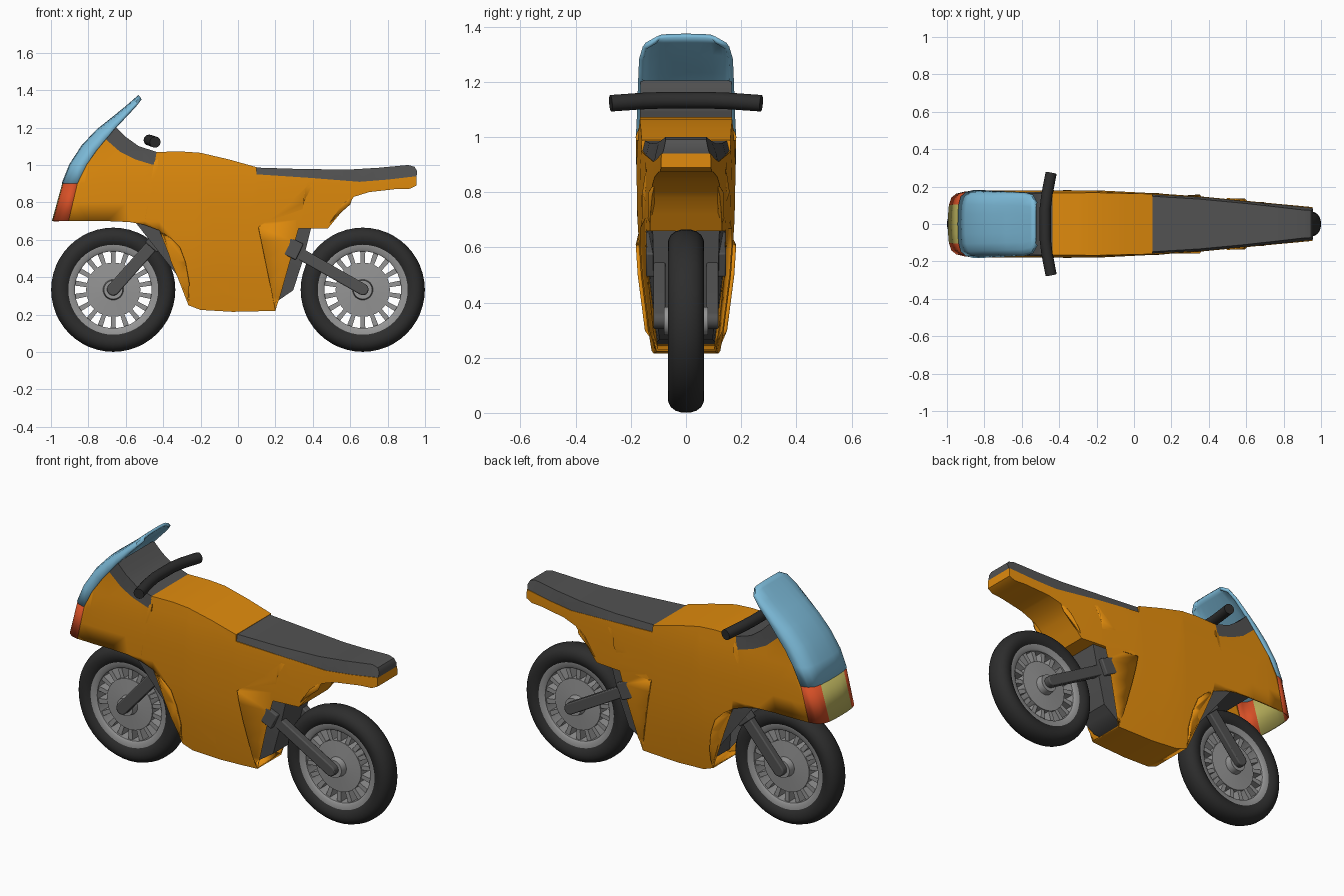
import bpy, bmesh, math
from mathutils import Vector

if "Cube" in bpy.data.objects:
    bpy.data.objects.remove(bpy.data.objects["Cube"])


def material(name, r, g, b):
    m = bpy.data.materials.new(name)
    m.diffuse_color = (r, g, b, 1)
    m.use_nodes = True
    m.node_tree.nodes["Principled BSDF"].inputs["Base Color"].default_value = m.diffuse_color
    return m


ORANGE = material("orange", 0.75, 0.26, 0.004)
GREY = material("dark grey", 0.085, 0.085, 0.085)
BLACK = material("rubber black", 0.026, 0.026, 0.026)
SILVER = material("silver", 0.30, 0.30, 0.30)
BLUE = material("screen blue", 0.205, 0.50, 0.70)
RED = material("red", 0.68, 0.08, 0.02)
LAMP = material("lamp yellow", 0.50, 0.45, 0.11)


def finish(name, bm, mats, solid=0.0, offset=-1, bevel=0.0, angle=35):
    bmesh.ops.recalc_face_normals(bm, faces=bm.faces[:])
    me = bpy.data.meshes.new(name)
    bm.to_mesh(me)
    bm.free()
    ob = bpy.data.objects.new(name, me)
    bpy.context.collection.objects.link(ob)
    for m in mats:
        me.materials.append(m)
    bpy.ops.object.select_all(action='DESELECT')
    bpy.context.view_layer.objects.active = ob
    ob.select_set(True)
    bpy.ops.object.shade_smooth_by_angle(angle=math.radians(angle))
    if solid:
        md = ob.modifiers.new("thickness", 'SOLIDIFY')
        md.thickness, md.offset = solid, offset
    if bevel:
        md = ob.modifiers.new("bevel", 'BEVEL')
        md.width, md.segments = bevel, 2
    return ob


def lerp(table, t):
    if t <= table[0][0]:
        return table[0][1]
    for (a, p), (b, q) in zip(table, table[1:]):
        if t <= b:
            return p + (q - p) * (t - a) / (b - a)
    return table[-1][1]


# Half width of the bodywork along the length and over the height
FX = [(-1, .172), (-.8, .18), (-.2, .18), (.1, .165), (.35, .148), (.69, .115), (.96, .09)]
FZ = [(.21, .122), (.3, .137), (.5, .163), (.7, .176), (.9, .18), (1.0, .174), (1.07, .167), (1.21, .165)]


def half_width(x, z):
    return lerp(FX, x) * lerp(FZ, z) / .18


def bodywork(name, pts, width, mat, is_open=None, solid=0.0, bevel=0.0):
    """Side profile cut into a grid, pushed out to the body width on both sides."""
    bm = bmesh.new()
    bm.faces.new([bm.verts.new((x, 0, z)) for x, z in pts])
    bmesh.ops.triangulate(bm, faces=bm.faces[:])
    cuts = [((x, 0, 0), (1, 0, 0)) for x in (-.8, -.5, -.2, -.05, .1, .35, .52, .69)]
    cuts += [((0, 0, z), (0, 0, 1)) for z in (.3, .4, .5, .6, .7, .8, .9, 1.0, 1.07)]
    for co, no in cuts:
        bmesh.ops.bisect_plane(bm, geom=bm.verts[:] + bm.edges[:] + bm.faces[:],
                               dist=1e-5, plane_co=co, plane_no=no)
    faces, rims = bm.faces[:], [e for e in bm.edges if e.is_boundary]
    twin = {}
    for v in bm.verts[:]:
        w = width(v.co.x, v.co.z)
        twin[v] = bm.verts.new((v.co.x, w, v.co.z))
        v.co.y = -w
    for f in faces:
        bm.faces.new([twin[v] for v in reversed(f.verts)])
    for e in rims:
        a, b = e.verts
        mid = (a.co + b.co) / 2
        if not (is_open and is_open(mid.x, mid.z)):
            bm.faces.new([a, b, twin[b], twin[a]])
    return finish(name, bm, [mat], solid, -1, bevel)


# Fairing and tail shell, open at the nose, front wheel arch and behind the belly
SHELL = [(-.91, .70), (-.86, .90), (-.81, 1.0), (-.755, 1.08), (-.71, 1.14), (-.63, 1.07),
         (-.55, 1.03), (-.435, .995), (-.435, 1.07), (-.3, 1.072), (-.2, 1.065), (-.05, 1.03),
         (.1, .988), (.1, .95), (.4, .93), (.65, .91), (.8, .922), (.955, .94), (.955, .89),
         (.92, .873), (.85, .872), (.7, .855), (.62, .83), (.56, .78), (.52, .72), (.48, .66),
         (.11, .66), (.2, .22), (-.03, .215), (-.2, .225), (-.265, .25), (-.26, .37),
         (-.28, .48), (-.31, .56), (-.36, .61), (-.42, .65), (-.5, .68), (-.58, .695), (-.7, .70)]


def shell_open(x, z):
    nose = x < -.74 or (x < -.25 and z < .705)
    rear = .105 < x < .21 and .23 < z < .655
    return nose or rear


bodywork("fairing", SHELL, half_width, ORANGE, shell_open, solid=.012)

# Dashboard, seat and inner block
bodywork("dashboard", [(-.71, 1.14), (-.655, 1.205), (-.6, 1.15), (-.53, 1.1), (-.435, 1.07),
                       (-.435, .995), (-.55, 1.03), (-.63, 1.07)], half_width, GREY)
bodywork("seat", [(.1, .95), (.1, .986), (.35, .978), (.6, .976), (.75, .985), (.91, 1.0), (.945, .99),
                  (.958, .965), (.955, .94), (.8, .922), (.65, .91), (.4, .93)],
         lambda x, z: lerp(FX, x) - .003 - .25 * max(0, z - .93), GREY)
bodywork("engine_block", [(-.2, .25), (-.2, .55), (-.3, .66), (-.45, .74), (-.75, .77), (-.75, .95),
                          (.1, .85), (.39, .66), (.35, .5), (.295, .33), (.2, .265)],
         lambda x, z: half_width(x, z) - .018, GREY)


# Nose and windscreen: centre point, side point and half width of each section
SECTIONS = [((-.99, .70), (-.905, .70), .168), ((-.935, .90), (-.858, .90), .174),
            ((-.895, 1.0), (-.81, 1.0), .174), ((-.83, 1.1), (-.755, 1.08), .17),
            ((-.75, 1.185), (-.70, 1.145), .168), ((-.68, 1.24), (-.65, 1.205), .166),
            ((-.60, 1.305), (-.58, 1.28), .163), ((-.55, 1.348), (-.54, 1.323), .15),
            ((-.527, 1.368), (-.52, 1.345), .11)]
HALF_ARC = [(0, 0), (.3, .01), (.6, .06), (.82, .2), (.94, .5), (1, 1)]
ARC = [(-y, t) for y, t in HALF_ARC[:0:-1]] + HALF_ARC


def wrap(name, sections, mats, pick, solid):
    bm = bmesh.new()
    rows = [[bm.verts.new((f[0] + (s[0] - f[0]) * t, y * w, f[1] + (s[1] - f[1]) * t))
             for y, t in ARC] for f, s, w in sections]
    for p, q in zip(rows, rows[1:]):
        for i in range(len(ARC) - 1):
            face = bm.faces.new((p[i], p[i + 1], q[i + 1], q[i]))
            face.material_index = pick((ARC[i][0] + ARC[i + 1][0]) / 2)
    finish(name, bm, mats, solid, 0)


wrap("headlight_and_indicators", SECTIONS[:2], [LAMP, RED], lambda y: int(abs(y) > .6), .01)
wrap("windscreen", SECTIONS[1:], [BLUE], lambda y: 0, .016)


# Wheels
def lathe(name, profile, cx, mat, n=48):
    bm = bmesh.new()
    rings = []
    for i in range(n):
        a = 2 * math.pi * i / n
        rings.append([bm.verts.new((cx + r * math.cos(a), y, .333 + r * math.sin(a))) for r, y in profile])
    k = len(profile)
    for i in range(n):
        p, q = rings[i], rings[(i + 1) % n]
        for j in range(k):
            bm.faces.new((p[j], p[(j + 1) % k], q[(j + 1) % k], q[j]))
    finish(name, bm, [mat])


def both(half):
    return half + [(r, -y) for r, y in reversed(half)]


for side, cx in (("front", -.667), ("rear", .667)):
    lathe(side + "_tyre", both([(.235, .045), (.25, .058), (.275, .066), (.295, .064), (.312, .055),
                                (.325, .038), (.332, .015)]), cx, BLACK)
    lathe(side + "_rim", both([(.205, .04), (.215, .048), (.243, .05)]), cx, SILVER)
    lathe(side + "_hub", both([(.002, .08), (.05, .08), (.055, .042), (.145, .036)]), cx, SILVER)
    bm = bmesh.new()
    for i in range(18):
        a = 2 * math.pi * (i + .5) / 18
        u, v = Vector((math.cos(a), 0, math.sin(a))), Vector((-math.sin(a), 0, math.cos(a)))
        c = Vector((cx, 0, .333))
        quad = [c + u * r + v * s for r, s in ((.135, -.011), (.215, -.014), (.215, .014), (.135, .011))]
        lo, hi = [[bm.verts.new(p + Vector((0, y, 0))) for p in quad] for y in (-.03, .03)]
        bm.faces.new(lo)
        bm.faces.new(hi)
        for j in range(4):
            bm.faces.new((lo[j], lo[(j + 1) % 4], hi[(j + 1) % 4], hi[j]))
    finish(side + "_spokes", bm, [SILVER])


# Fork and swingarm bars, one on each side of the wheel
def bars(name, p, q, r, y0, y1, round_end):
    a = math.atan2(q[1] - p[1], q[0] - p[0])
    n = 10 if round_end else 1
    pts = [(p[0] + r * math.sin(a) * s, p[1] - r * math.cos(a) * s) for s in (-1, 1)]
    for i in range(n + 1):
        t = a - math.pi / 2 + math.pi * i / n
        pts.append((q[0] + r * math.cos(t), q[1] + r * math.sin(t)))
    for label, sign in (("left", 1), ("right", -1)):
        bm = bmesh.new()
        lo, hi = [[bm.verts.new((x, y * sign, z)) for x, z in pts] for y in (y0, y1)]
        bm.faces.new(lo)
        bm.faces.new(hi)
        for j in range(len(pts)):
            k = (j + 1) % len(pts)
            bm.faces.new((lo[j], lo[k], hi[k], hi[j]))
        finish(label + "_" + name, bm, [GREY], bevel=.006)


bars("fork", (-.38, .66), (-.667, .335), .033, .074, .115, True)
bars("fork_sleeve", (-.34, .70), (-.465, .56), .042, .068, .13, False)
bars("swingarm", (.2, .60), (.667, .335), .031, .074, .118, True)
bars("swingarm_pivot", (.16, .615), (.33, .535), .048, .075, .145, False)

# Handlebar
curve = bpy.data.curves.new("handlebar", 'CURVE')
curve.dimensions = '3D'
curve.bevel_depth, curve.bevel_resolution, curve.use_fill_caps = .03, 4, True
path = [(-.443, -.273, 1.122), (-.465, -.16, 1.13), (-.475, -.08, 1.133)]
path += [(x, -y, z) for x, y, z in reversed(path)]
spline = curve.splines.new('POLY')
spline.points.add(len(path) - 1)
for pt, co in zip(spline.points, path):
    pt.co = (*co, 1)
curve.materials.append(BLACK)
bpy.context.collection.objects.link(bpy.data.objects.new("handlebar", curve))
